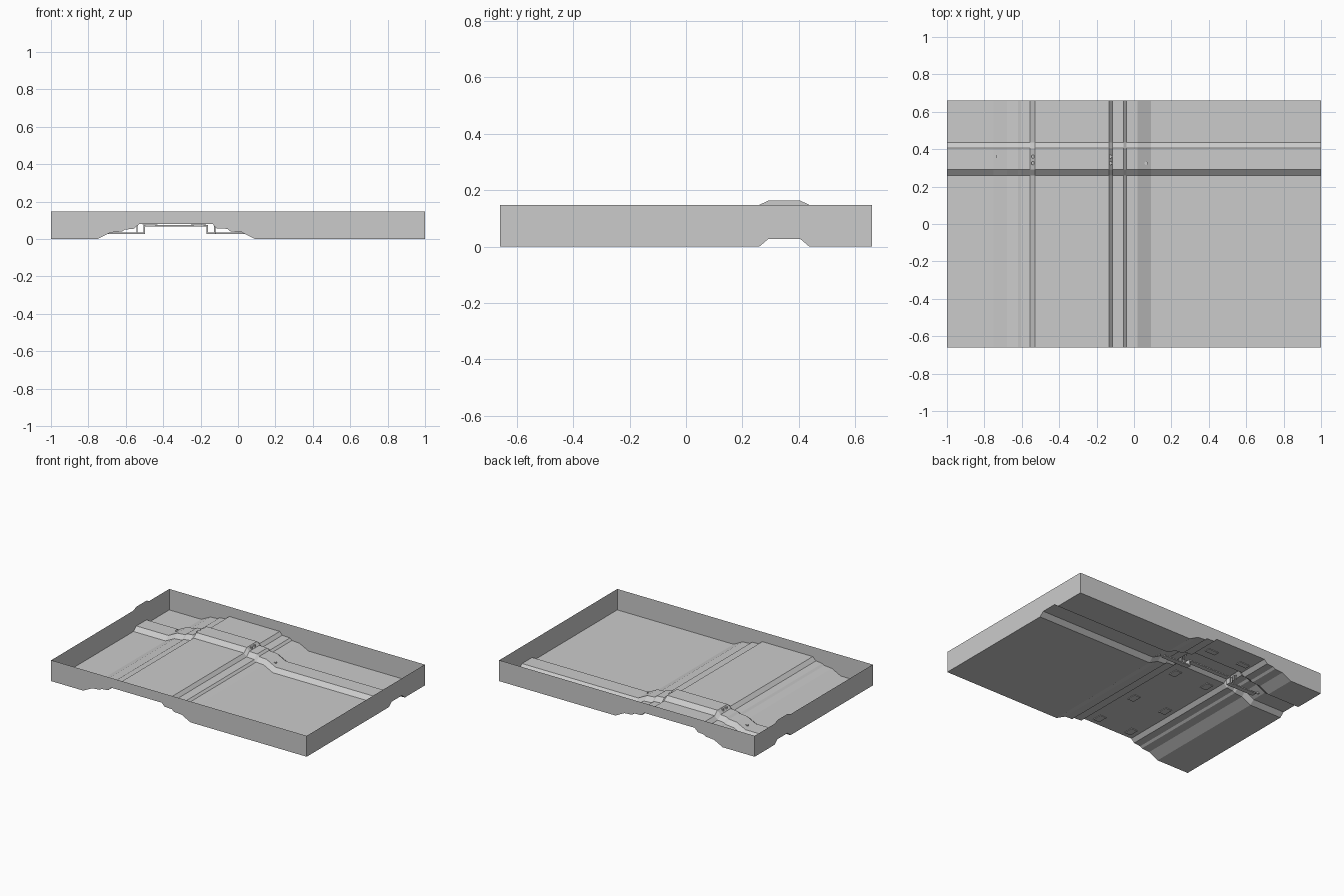
import bpy
import bmesh
from mathutils import Vector

cube = bpy.data.objects.get("Cube")
if cube:
    bpy.data.objects.remove(cube, do_unlink=True)


def material(name, colour):
    mat = bpy.data.materials.new(name)
    mat.use_nodes = True
    mat.diffuse_color = colour
    mat.node_tree.nodes["Principled BSDF"].inputs["Base Color"].default_value = colour
    return mat


GREY = material("light grey metal", (0.6, 0.6, 0.6, 1))


def finish(name, bm):
    mesh = bpy.data.meshes.new(name)
    bm.to_mesh(mesh)
    bm.free()
    mesh.materials.append(GREY)
    obj = bpy.data.objects.new(name, mesh)
    bpy.context.collection.objects.link(obj)
    return obj


def box(name, low, high):
    bm = bmesh.new()
    bmesh.ops.create_cube(bm, size=1)
    low, high = Vector(low), Vector(high)
    bmesh.ops.scale(bm, vec=high - low, verts=bm.verts)
    bmesh.ops.translate(bm, vec=(low + high) / 2, verts=bm.verts)
    return finish(name, bm)


def cylinder(name, x, y, bottom, top, radius):
    bm = bmesh.new()
    bmesh.ops.create_cone(bm, cap_ends=True, segments=12, radius1=radius,
                          radius2=radius, depth=top - bottom)
    bmesh.ops.translate(bm, vec=(x, y, (top + bottom) / 2), verts=bm.verts)
    return finish(name, bm)


# Stepped tunnel section across x, and the cross ridge section along y
TUNNEL = [(-1, 0), (-0.75, 0), (-0.68, 0.035), (-0.62, 0.04), (-0.605, 0.05),
          (-0.555, 0.055), (-0.53, 0.079), (-0.135, 0.079), (-0.115, 0.057),
          (-0.055, 0.054), (-0.04, 0.04), (0.02, 0.036), (0.09, 0), (1, 0)]
RIDGE = [(-0.66, 0), (0.26, 0), (0.292, 0.027), (0.405, 0.027), (0.437, 0), (0.66, 0)]
RIM = 0.148


def section_height(section, at):
    for (a, za), (b, zb) in zip(section, section[1:]):
        if a <= at <= b:
            return za + (zb - za) * (at - a) / (b - a)
    return 0


def floor_height(x, y):
    return section_height(TUNNEL, x) + section_height(RIDGE, y)


# Pressed floor sheet
bm = bmesh.new()
grid = [[bm.verts.new((x, y, zx + zy)) for y, zy in RIDGE] for x, zx in TUNNEL]
for left, right in zip(grid, grid[1:]):
    for j in range(len(RIDGE) - 1):
        bm.faces.new((left[j], right[j], right[j + 1], left[j + 1]))
finish("floor_panel", bm)


# Thin side walls whose lower edges follow the floor
def wall(name, points, tops):
    bm = bmesh.new()
    low = [bm.verts.new((x, y, floor_height(x, y))) for x, y in points]
    high = [bm.verts.new((x, y, z)) for (x, y), z in zip(points, tops)]
    for i in range(len(points) - 1):
        bm.faces.new((low[i], low[i + 1], high[i + 1], high[i]))
    finish(name, bm)


for name, y, step in (("front_wall", -0.66, 1), ("back_wall", 0.66, -1)):
    points = [(x, y) for x, z in TUNNEL][::step]
    wall(name, points, [RIM] * len(points))
for name, x, step, bump in (("left_wall", 1, 1, 0), ("right_wall", -1, -1, 0.55)):
    profile = RIDGE[::step]
    wall(name, [(x, y) for y, z in profile], [RIM + z * bump for y, z in profile])

# Reinforcing plates under the tunnel
for x in (-0.21, -0.47):
    for y in (-0.59, -0.25, 0.16, 0.52):
        w, d = (0.04, 0.02) if y > 0.5 else (0.025, 0.035)
        z = floor_height(x, y)
        box("tunnel_plate", (x - w, y - d, z - 0.005), (x + w, y + d, z - 0.001))

# Stepped mounting strap under the cross ridge
STRAP = [(-0.71, 0.027), (-0.50, 0.027), (-0.50, 0.066), (-0.165, 0.066),
         (-0.165, 0.027), (0.04, 0.027)]
NEAR, FAR, THICK = 0.325, 0.36, 0.008
for (xa, za), (xb, zb) in zip(STRAP, STRAP[1:]):
    box("mounting_strap", (xa - THICK / 2, NEAR, min(za, zb)),
        (xb + THICK / 2, FAR, max(za, zb) + THICK))

# Bolts through the ridge
for x, y in ((-0.73, 0.36), (-0.54, 0.36), (-0.54, 0.325),
             (-0.125, 0.36), (-0.125, 0.325), (0.065, 0.325)):
    z = floor_height(x, y)
    cylinder("bolt_head", x, y, z - 0.006, z + 0.006, 0.009)
    cylinder("bolt_shank", x, y, 0.027, z, 0.004)
